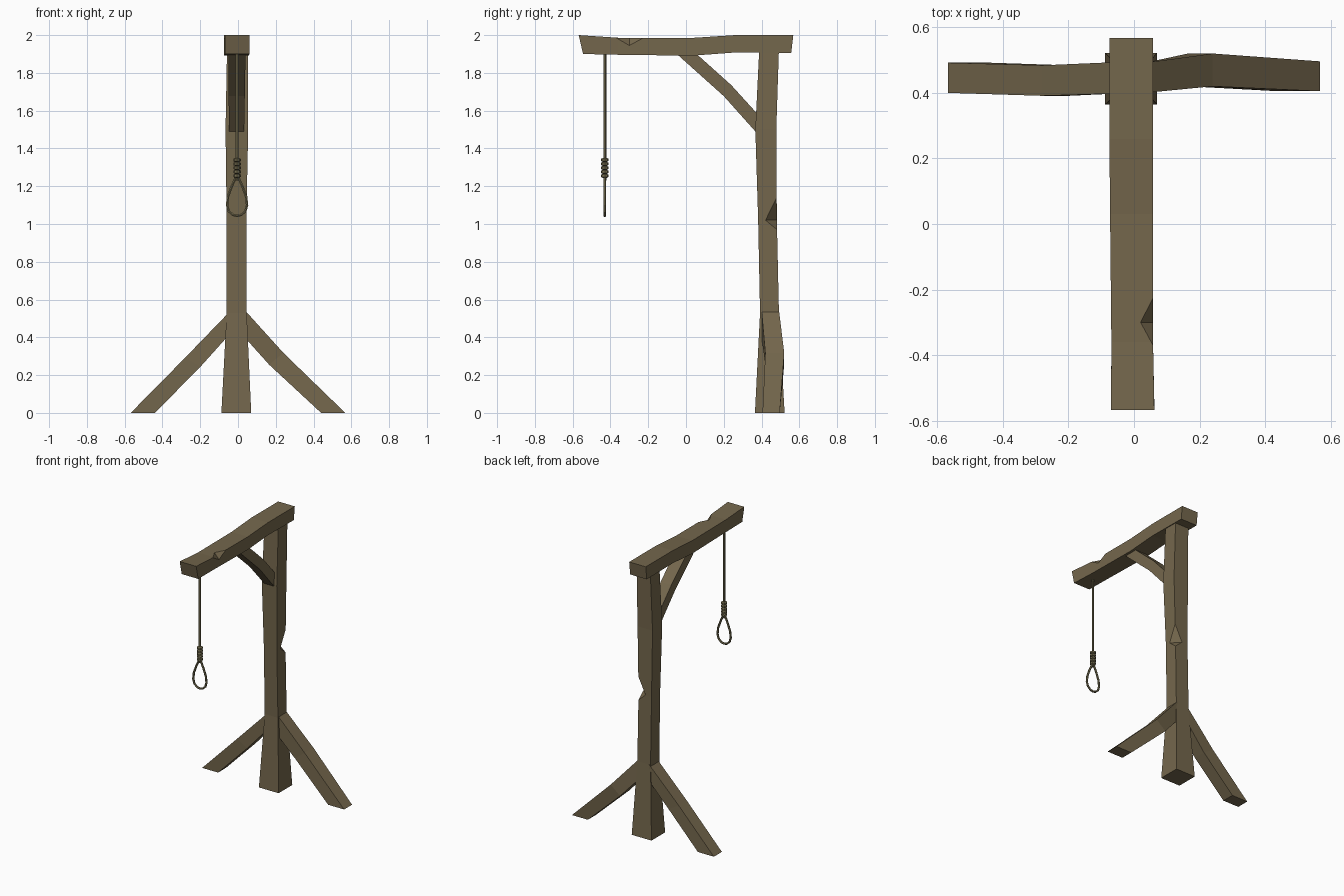
import bpy, bmesh, math
from mathutils import Vector as V

if "Cube" in bpy.data.objects:
    bpy.data.objects.remove(bpy.data.objects["Cube"])


def material(name, rgb):
    m = bpy.data.materials.new(name)
    m.diffuse_color = (*rgb, 1)
    m.use_nodes = True
    m.node_tree.nodes["Principled BSDF"].inputs["Base Color"].default_value = m.diffuse_color
    return m


WOOD = material("weathered wood", (0.175, 0.135, 0.073))
ROPE = material("old rope", (0.19, 0.165, 0.085))


def finish(name, bm, mat):
    bmesh.ops.recalc_face_normals(bm, faces=bm.faces)
    me = bpy.data.meshes.new(name)
    bm.to_mesh(me)
    bm.free()
    me.materials.append(mat)
    ob = bpy.data.objects.new(name, me)
    bpy.context.collection.objects.link(ob)
    return ob


def loft(name, rings, mat, closed=False):
    """Skin a list of equal-length point rings."""
    bm = bmesh.new()
    rs = [[bm.verts.new(p) for p in r] for r in rings]
    n = len(rs[0])
    pairs = list(zip(rs, rs[1:])) + ([(rs[-1], rs[0])] if closed else [])
    for a, b in pairs:
        for i in range(n):
            j = (i + 1) % n
            bm.faces.new((a[i], a[j], b[j], b[i]))
    if not closed:
        bm.faces.new(rs[0])
        bm.faces.new(rs[-1])
    return finish(name, bm, mat)


def tube(name, path, r, mat, sides=6, closed=False):
    rings, n = [], len(path)
    for i, p in enumerate(path):
        a = path[(i - 1) % n] if closed else path[max(i - 1, 0)]
        b = path[(i + 1) % n] if closed else path[min(i + 1, n - 1)]
        t = (b - a).normalized()
        u = (V((0, 1, 0)) - t * t.y).normalized()
        w = t.cross(u)
        rings.append([p + r * (u * math.cos(k * math.tau / sides) + w * math.sin(k * math.tau / sides))
                      for k in range(sides)])
    return loft(name, rings, mat, closed)


def notch(ob, a, b, p, q):
    """Cut a V chip out of an edge: a, b lie on the edge, p, q is the valley line."""
    a, b, p, q = map(V, (a, b, p, q))
    m, d = (p + q) / 2, (q - p) * 1.5
    bm = bmesh.new()
    for c in (m, m + (a - m) * 2, m + (b - m) * 2):
        for s in (-1, 1):
            bm.verts.new(c + d * s)
    bmesh.ops.convex_hull(bm, input=bm.verts)
    cut = finish(ob.name + "_chip_cutter", bm, WOOD)
    cut.hide_render = True
    cut.hide_viewport = True
    mod = ob.modifiers.new("chip", "BOOLEAN")
    mod.operation, mod.object, mod.solver = "DIFFERENCE", cut, "EXACT"


# Upright post: z, x range, y range
post = loft("post", [[(x0, y0, z), (x1, y0, z), (x1, y1, z), (x0, y1, z)] for z, x0, x1, y0, y1 in (
    (0, -.088, .07, .365, .522), (.53, -.06, .046, .392, .492), (1.02, -.06, .044, .382, .481),
    (1.5, -.066, .054, .367, .478), (1.93, -.058, .052, .388, .492))], WOOD)
notch(post, (.046, .481, 1.14), (.044, .482, .97), (.045, .42, 1.02), (-.012, .481, 1.02))

# Top beam: top y, bottom y, x range, bottom z, top z
beam = loft("top_beam", [[(x0, yb, z0), (x1, yb, z0), (x1, yt, z1), (x0, yt, z1)] for yt, yb, x0, x1, z0, z1 in (
    (-.568, -.545, -.07, .062, 1.9, 2), (-.36, -.36, -.069, .058, 1.896, 1.986),
    (.03, .03, -.073, .058, 1.891, 1.985), (.26, .26, -.075, .058, 1.908, 2),
    (.568, .557, -.075, .058, 1.905, 2))], WOOD)
notch(beam, (.058, -.37, 1.986), (.058, -.225, 1.986), (.058, -.3, 1.945), (.02, -.3, 1.986))

# Diagonal brace under the beam: upper and lower (y, z), x range
loft("brace", [[(x0, *u), (x1, *u), (x1, *l), (x0, *l)] for u, l, x0, x1 in (
    ((.045, 1.91), (-.06, 1.91), -.05, .04), ((.24, 1.735), (.2, 1.677), -.05, .036),
    ((.39, 1.57), (.385, 1.47), -.046, .032))], WOOD)

# Splayed support legs: upper and lower (x, z), y range
LEGS = {
    "left_leg": (((-.568, 0), (-.44, 0), .4, .492), ((-.28, .292), (-.2, .243), .391, .484),
                 ((-.05, .53), (-.05, .41), .398, .494)),
    "right_leg": (((.568, 0), (.44, 0), .405, .496), ((.24, .318), (.165, .255), .42, .52),
                  ((.035, .545), (.035, .4), .4, .492)),
}
for name, secs in LEGS.items():
    loft(name, [[(u[0], y0, u[1]), (u[0], y1, u[1]), (l[0], y1, l[1]), (l[0], y0, l[1])]
                for u, l, y0, y1 in secs], WOOD)

# Hanging rope, coiled knot and teardrop loop
RX, RY = -.005, -.43
tube("rope", [V((RX, RY, 1.91)), V((RX, RY, 1.23))], .008, ROPE)
for i in range(5):
    z = 1.255 + i * .021
    bm = bmesh.new()
    prof = [(.010, -.0105), (.02, -.006), (.02, .006), (.010, .0105)]
    vs = [[bm.verts.new((RX + r * math.cos(k * math.tau / 8), RY + r * math.sin(k * math.tau / 8), z + h))
           for k in range(8)] for r, h in prof]
    for a, b in zip(vs, vs[1:]):
        for k in range(8):
            bm.faces.new((a[k], a[(k + 1) % 8], b[(k + 1) % 8], b[k]))
    bm.faces.new(vs[0])
    bm.faces.new(vs[-1])
    finish("knot_coil", bm, ROPE)
half = [(.008, 1.245), (.03, 1.195), (.048, 1.145), (.053, 1.1), (.044, 1.068), (.022, 1.048)]
pts = half + [(0, 1.043)] + [(-x, z) for x, z in reversed(half)]
tube("rope_loop", [V((RX + x, RY, z)) for x, z in pts], .0075, ROPE, closed=True)
